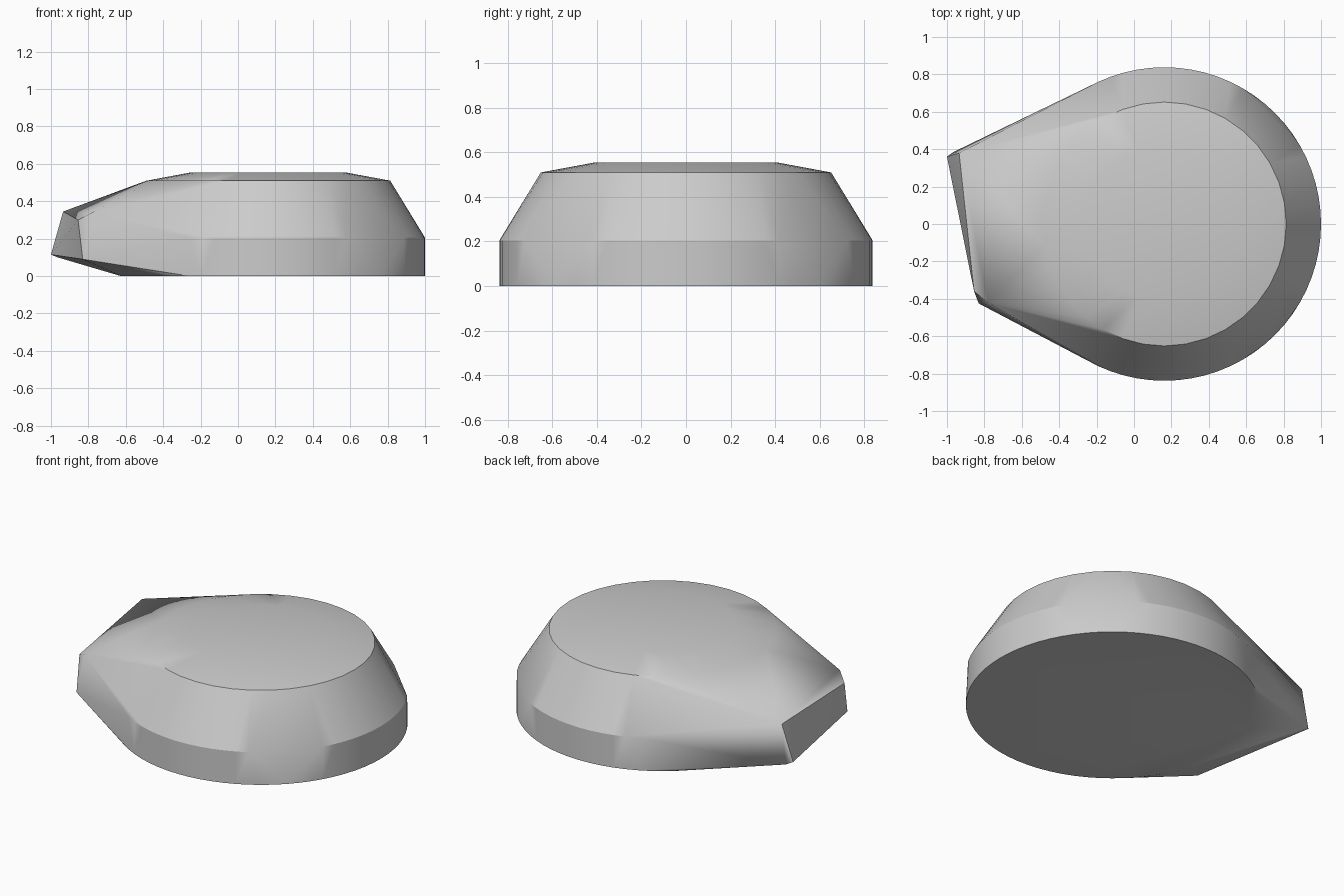
import bpy, bmesh
from math import cos, sin, radians, degrees, pi

if "Cube" in bpy.data.objects:
    bpy.data.objects.remove(bpy.data.objects["Cube"], do_unlink=True)

CENTRE_X = 0.162


def ring(bm, radius, z, count, skip=lambda a: False):
    """Circle of points, leaving out the angles (degrees) that skip() names."""
    for i in range(count):
        a = 2 * pi * i / count
        if not skip(degrees(a)):
            bm.verts.new((CENTRE_X + radius * cos(a), radius * sin(a), z))


def make_material(name, value):
    mat = bpy.data.materials.new(name)
    mat.use_nodes = True
    colour = (value, value, value, 1)
    mat.diffuse_color = colour
    mat.node_tree.nodes["Principled BSDF"].inputs["Base Color"].default_value = colour
    return mat


bm = bmesh.new()

# Round base, stopping short under the nose
ring(bm, 0.838, 0.0, 72, lambda a: abs(a - 180) < 16)
# Top of the upright wall, with a flat spot on each +x corner
ring(bm, 0.838, 0.205, 72, lambda a: 33 < min(a, 360 - a) < 57)
# Shoulder and shallow crown
ring(bm, 0.652, 0.51, 36)
ring(bm, 0.41, 0.555, 36)

# Slanted nose: back corner, then front corner
for point in ((-0.935, 0.38, 0.345), (-1.0, 0.36, 0.115), (-0.965, 0.385, 0.1),
              (-0.855, -0.36, 0.3), (-0.78, -0.42, 0.34), (-0.83, -0.425, 0.09)):
    bm.verts.new(point)

# Wrap one taut skin round the rings and the nose
hull = bmesh.ops.convex_hull(bm, input=bm.verts[:])
loose = {g for g in hull["geom_interior"] + hull["geom_unused"]
         if isinstance(g, bmesh.types.BMVert)}
bmesh.ops.delete(bm, geom=list(loose), context='VERTS')
bmesh.ops.dissolve_limit(bm, angle_limit=radians(0.5),
                         verts=bm.verts[:], edges=bm.edges[:])
bmesh.ops.recalc_face_normals(bm, faces=bm.faces[:])

mesh = bpy.data.meshes.new("body")
bm.to_mesh(mesh)
bm.free()
body = bpy.data.objects.new("body", mesh)
bpy.context.collection.objects.link(body)
mesh.materials.append(make_material("plain grey", 0.6))

bpy.ops.object.select_all(action='DESELECT')
body.select_set(True)
bpy.context.view_layer.objects.active = body
bpy.ops.object.shade_smooth_by_angle(angle=radians(30))
